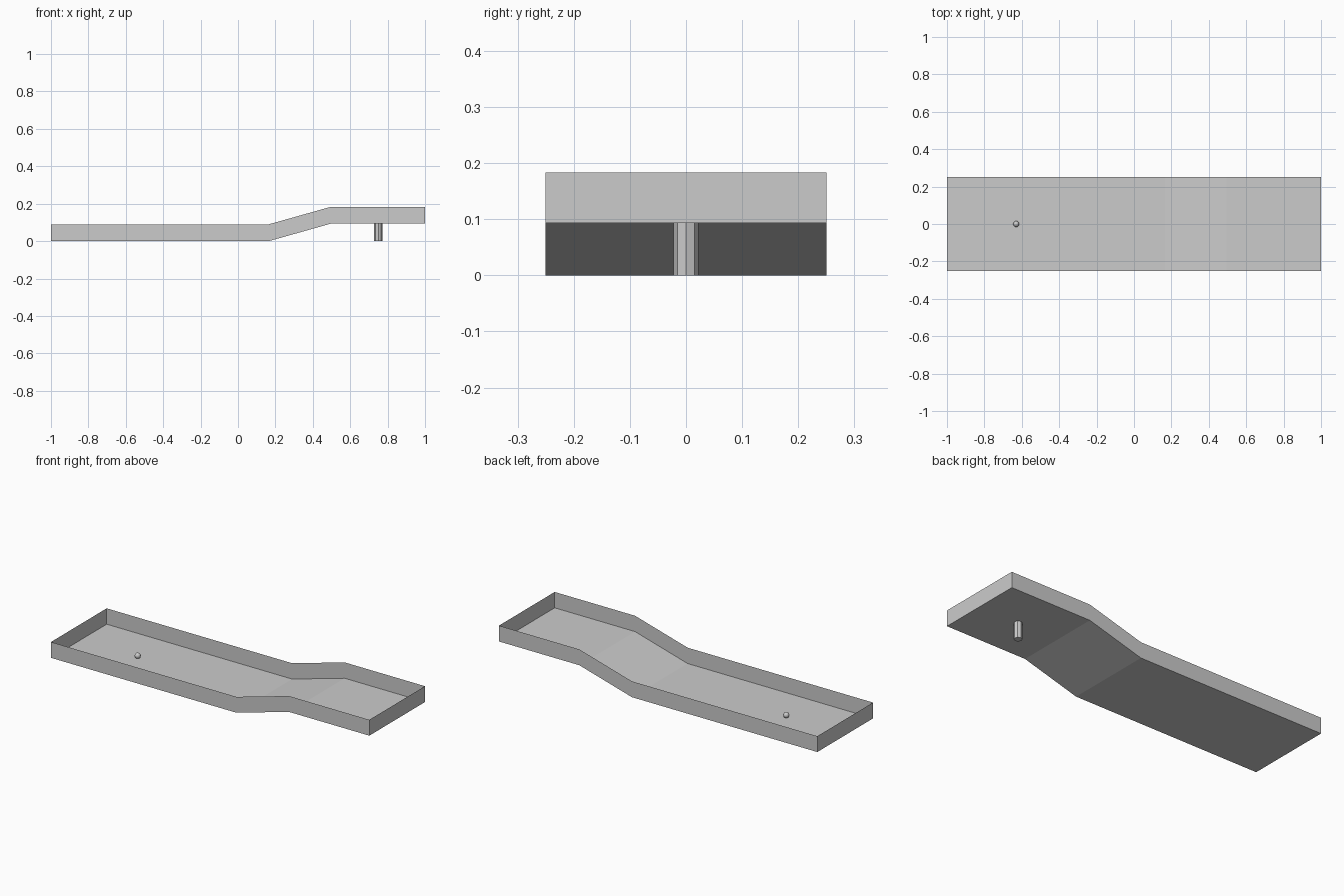
import bpy, bmesh

if "Cube" in bpy.data.objects:
    bpy.data.objects.remove(bpy.data.objects["Cube"])

# Lane side profile (x, z) and common sizes
PROFILE = [(-1, 0), (0.165, 0), (0.495, 0.093), (1, 0.093)]
HALF_W, WALL_H = 0.25, 0.09
CUP_X, CUP_R = 0.75, 0.022
BALL_X, BALL_R = -0.63, 0.016


def mesh_object(name, bm):
    me = bpy.data.meshes.new(name)
    bm.to_mesh(me)
    bm.free()
    ob = bpy.data.objects.new(name, me)
    bpy.context.collection.objects.link(ob)
    return ob


# Floor strip with thin border walls raised around its outline
bm = bmesh.new()
rows = [[bm.verts.new((x, y, z)) for x, z in PROFILE] for y in (-HALF_W, HALF_W)]
for i in range(len(PROFILE) - 1):
    bm.faces.new((rows[0][i], rows[0][i + 1], rows[1][i + 1], rows[1][i]))
rim = [e for e in bm.edges if e.is_boundary]
wall = bmesh.ops.extrude_edge_only(bm, edges=rim)["geom"]
bmesh.ops.translate(bm, vec=(0, 0, WALL_H),
                    verts=[v for v in wall if isinstance(v, bmesh.types.BMVert)])
bmesh.ops.recalc_face_normals(bm, faces=bm.faces)
mesh_object("golf_lane", bm)

# Cup hanging below the raised end, closed at both ends
bpy.ops.mesh.primitive_cylinder_add(vertices=8, radius=CUP_R, depth=0.093,
                                    location=(CUP_X, 0, 0.0465))
bpy.context.object.name = "hole_cup"

# Ball resting on the lower floor
bpy.ops.mesh.primitive_uv_sphere_add(segments=16, ring_count=8, radius=BALL_R,
                                     location=(BALL_X, 0, BALL_R))
bpy.context.object.name = "ball"
bpy.ops.object.shade_smooth()
